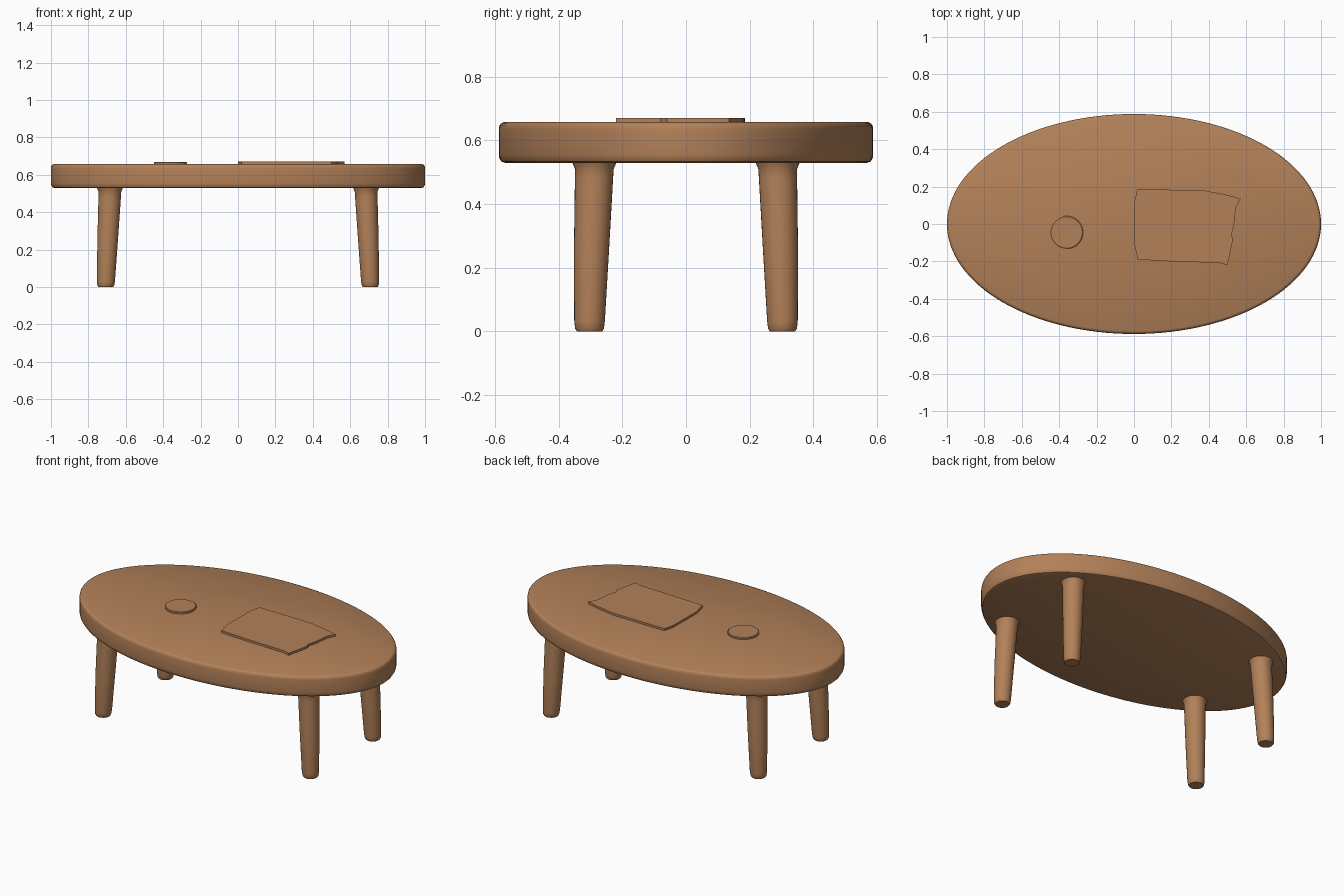
import bpy, bmesh, math

if "Cube" in bpy.data.objects:
    bpy.data.objects.remove(bpy.data.objects["Cube"])

wood = bpy.data.materials.new("wood")
wood.diffuse_color = (0.45, 0.22, 0.10, 1)
wood.use_nodes = True
wood.node_tree.nodes["Principled BSDF"].inputs["Base Color"].default_value = wood.diffuse_color


def loft(name, rings):
    """Skin a closed solid through equal-length rings of points, bottom to top."""
    bm = bmesh.new()
    loops = [[bm.verts.new(p) for p in ring] for ring in rings]
    n = len(loops[0])
    for a, b in zip(loops, loops[1:]):
        for i in range(n):
            j = (i + 1) % n
            bm.faces.new((a[i], a[j], b[j], b[i]))
    bm.faces.new(loops[0][::-1])
    bm.faces.new(loops[-1])
    bmesh.ops.recalc_face_normals(bm, faces=bm.faces)
    me = bpy.data.meshes.new(name)
    bm.to_mesh(me)
    bm.free()
    ob = bpy.data.objects.new(name, me)
    bpy.context.collection.objects.link(ob)
    me.materials.append(wood)
    bpy.ops.object.select_all(action='DESELECT')
    ob.select_set(True)
    bpy.context.view_layer.objects.active = ob
    bpy.ops.object.shade_smooth_by_angle(angle=math.radians(35))
    return ob


def ellipse(cx, cy, z, rx, ry, n):
    return [(cx + rx * math.cos(2 * math.pi * i / n),
             cy + ry * math.sin(2 * math.pi * i / n), z) for i in range(n)]


# Oval top with a softly rounded rim: (inset, height)
RIM = [(0.020, 0.529), (0.008, 0.533), (0.002, 0.543), (0, 0.555),
       (0, 0.635), (0.002, 0.646), (0.007, 0.653), (0.016, 0.657)]
loft("table_top", [ellipse(0, 0, z, 1 - d, 0.588 - d, 128) for d, z in RIM])

# Four tapered legs, flared where they meet the top: (height, x, y, radius)
LEG = [(0.0, 0.707, 0.303, 0.040), (0.008, 0.707, 0.303, 0.045),
       (0.03, 0.706, 0.303, 0.048), (0.25, 0.697, 0.297, 0.055),
       (0.48, 0.686, 0.289, 0.060), (0.51, 0.685, 0.288, 0.061),
       (0.522, 0.685, 0.288, 0.066), (0.54, 0.685, 0.288, 0.072)]
for fy, front in ((-1, "front"), (1, "back")):
    for fx, side in ((-1, "left"), (1, "right")):
        loft(f"{front}_{side}_leg",
             [ellipse(fx * x, fy * y, z, r, r, 32) for z, x, y, r in LEG])

# Thin round coaster
loft("coaster", [ellipse(-0.36, -0.045, z, r, r, 40)
                 for z, r in ((0.65, 0.088), (0.665, 0.088), (0.668, 0.084))])

# Thin sheet with an uneven right edge
SHEET = [(0.02, -0.19), (0.2, -0.2), (0.46, -0.208), (0.50, -0.22),
         (0.515, -0.15), (0.53, -0.08), (0.52, -0.06), (0.535, 0.0),
         (0.545, 0.09), (0.57, 0.135), (0.48, 0.16), (0.37, 0.18),
         (0.2, 0.183), (0.017, 0.185), (0.003, 0.12), (0.0, -0.1)]
loft("sheet", [[(x, y, z) for x, y in SHEET] for z in (0.65, 0.67)])
